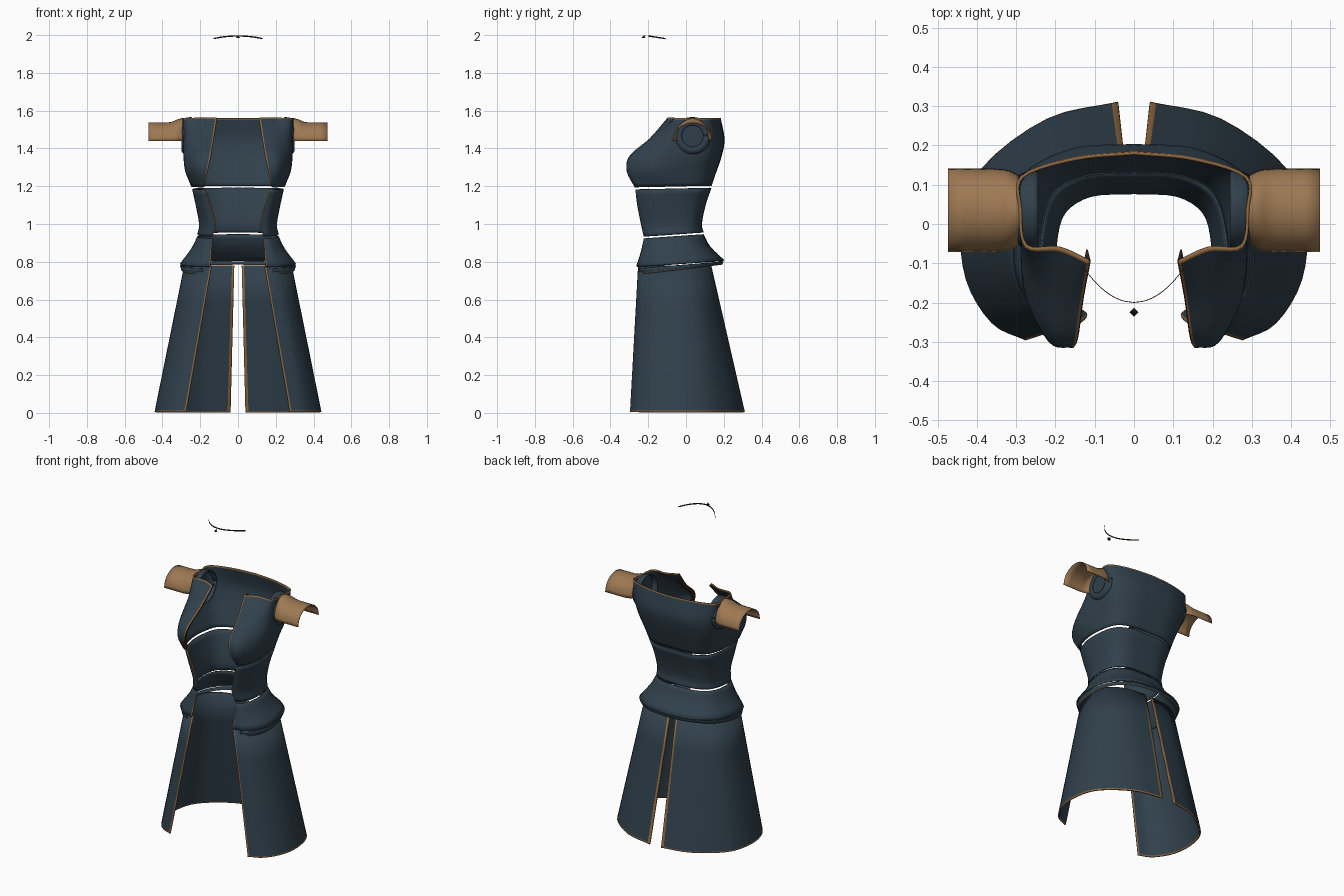
import bpy, bmesh, math
from mathutils import Vector

if "Cube" in bpy.data.objects:
    bpy.data.objects.remove(bpy.data.objects["Cube"])


def material(name, rgb):
    m = bpy.data.materials.new(name)
    m.diffuse_color = (*rgb, 1)
    m.use_nodes = True
    m.node_tree.nodes["Principled BSDF"].inputs["Base Color"].default_value = m.diffuse_color
    return m


NAVY = material("navy cloth", (0.030, 0.052, 0.072))
TRIM = material("bronze trim", (0.28, 0.14, 0.05))
TAN = material("tan leather", (0.34, 0.19, 0.085))
DARK = material("dark brown lining", (0.035, 0.018, 0.012))


def spline(pts, t):
    """Smooth curve through pts, t runs from 0 to len(pts) - 1."""
    n = len(pts) - 1
    i = min(int(t), n - 1)
    f = t - i
    b, c = pts[i], pts[i + 1]
    a = pts[i - 1] if i > 0 else b * 2 - c
    d = pts[i + 2] if i + 2 <= n else c * 2 - b
    return 0.5 * (2 * b + (c - a) * f + (2 * a - 5 * b + 4 * c - d) * f ** 2
                  + (3 * b - a - 3 * c + d) * f ** 3)


def steps(n, sub, thin_start, thin_end, w):
    ts = [i / sub for i in range(n * sub + 1)]
    if thin_start:
        ts.insert(1, w)
    if thin_end:
        ts.insert(-1, n - w)
    return ts


def loft(name, rings, mats, thick=0.008, trims="", sub=4, rows=3, row_w=0.06):
    """Cloth shell through rings on one side, mirrored; trims: f front, b back, t first ring, l last ring."""
    rings = [[Vector(p) for p in r] for r in rings]
    us = steps(len(rings[0]) - 1, sub, "f" in trims, "b" in trims, 0.09)
    vs = steps(len(rings) - 1, rows, "t" in trims, "l" in trims, row_w)
    bm = bmesh.new()
    grid = []
    for v in vs:
        ring = [spline([r[k] for r in rings], v) for k in range(len(rings[0]))]
        grid.append([bm.verts.new(spline(ring, u)) for u in us])
    nu, nv = len(us) - 1, len(vs) - 1
    for j in range(nv):
        for i in range(nu):
            f = bm.faces.new((grid[j][i], grid[j][i + 1], grid[j + 1][i + 1], grid[j + 1][i]))
            edge = (("f" in trims and i == 0) or ("b" in trims and i == nu - 1)
                    or ("t" in trims and j == 0) or ("l" in trims and j == nv - 1))
            f.material_index = 1 if edge else 0
            f.smooth = True
    bmesh.ops.recalc_face_normals(bm, faces=bm.faces)
    ob = make(name, bm, mats)
    m = ob.modifiers.new("mirror", "MIRROR")
    m.merge_threshold = 0.0005
    if thick:
        s = ob.modifiers.new("cloth", "SOLIDIFY")
        s.thickness = thick
        s.offset = 0
    return ob


def make(name, bm, mats):
    me = bpy.data.meshes.new(name)
    bm.to_mesh(me)
    bm.free()
    for m in mats:
        me.materials.append(m)
    ob = bpy.data.objects.new(name, me)
    bpy.context.collection.objects.link(ob)
    return ob


def level(z, pts, tilt=0.0):
    """Half outline from front edge to back at height z, tilted along y."""
    return [(x, y, z + tilt * y) for x, y in pts]


CLOTH = [NAVY, TRIM]

# long skirt, open at the front and slit at the back
loft("skirt", [
    level(0.78, [(.14, -.25), (.21, -.225), (.265, -.14), (.28, -.03), (.245, .06), (.15, .115), (.02, .13)]),
    level(0.004, [(.275, -.293), (.36, -.25), (.425, -.14), (.435, 0), (.385, .14), (.22, .265), (.04, .308)]),
], CLOTH, trims="fbl", rows=4, row_w=0.01)

# flared hip panel
loft("peplum", [
    level(0.938, [(.135, -.22), (.17, -.205), (.205, -.14), (.21, -.05), (.185, .03), (.11, .08), (0, .09)], .07),
    level(0.87, [(.14, -.235), (.185, -.225), (.235, -.15), (.245, -.05), (.215, .05), (.125, .11), (0, .125)], .07),
    level(0.792, [(.145, -.26), (.22, -.24), (.29, -.16), (.303, -.04), (.265, .09), (.15, .175), (0, .2)], .07),
], CLOTH, trims="f")

# lower lip under the hip panel
loft("peplum_lip", [
    level(0.785, [(.19, -.25), (.245, -.215), (.29, -.15), (.303, -.04), (.262, .09), (.15, .172), (0, .197)], .08),
    level(0.763, [(.18, -.24), (.24, -.21), (.283, -.15), (.295, -.04), (.255, .085), (.145, .165), (0, .19)], .12),
], CLOTH, thick=0.005, trims="l", rows=2, row_w=0.15)

# fitted waist
loft("waist", [
    level(1.188, [(.175, -.265), (.2, -.24), (.235, -.14), (.235, -.03), (.205, .075), (.115, .125), (0, .13)], .02),
    level(1.10, [(.145, -.255), (.18, -.235), (.215, -.15), (.217, -.05), (.187, .05), (.11, .095), (0, .1)]),
    level(1.00, [(.12, -.235), (.16, -.22), (.197, -.14), (.2, -.05), (.178, .03), (.11, .073), (0, .08)]),
    level(0.949, [(.135, -.22), (.17, -.205), (.205, -.14), (.21, -.05), (.185, .03), (.11, .08), (0, .09)], .07),
], CLOTH, trims="f")

# bodice with bust and upper back
bust = [
    level(1.56, [(.112, -.095), (.19, -.06), (.275, -.055), (.29, .04), (.285, .12), (.15, .165), (0, .18)]),
    level(1.45, [(.13, -.19), (.2, -.18), (.275, -.1), (.285, .03), (.27, .13), (.15, .19), (0, .2)]),
    level(1.36, [(.145, -.295), (.215, -.275), (.278, -.15), (.28, 0), (.25, .12), (.14, .175), (0, .185)]),
    level(1.28, [(.162, -.31), (.215, -.295), (.272, -.17), (.265, -.03), (.225, .1), (.13, .15), (0, .158)]),
    level(1.201, [(.18, -.268), (.21, -.245), (.24, -.14), (.24, -.03), (.207, .078), (.12, .125), (0, .132)], .02),
]
bodice = loft("bodice", bust, CLOTH, trims="ft", rows=4, sub=5)

# armholes cut through both sides
bm = bmesh.new()
bmesh.ops.create_cone(bm, cap_ends=True, segments=40, radius1=.117, radius2=.117, depth=1.0)
for v in bm.verts:
    v.co = Vector((v.co.z, v.co.y + .036, v.co.x + 1.468))
bmesh.ops.recalc_face_normals(bm, faces=bm.faces)
cutter = make("armhole_cutter", bm, CLOTH)
cutter.hide_render = True
cutter.hide_viewport = True
cut = bodice.modifiers.new("armholes", "BOOLEAN")
cut.operation = "DIFFERENCE"
cut.solver = "EXACT"
cut.object = cutter

# folded facing behind each front edge of the bodice
loft("lapel_facing", [[r[0], (r[0][0] + .008, r[0][1] + .03, r[0][2])] for r in bust],
     [DARK], thick=0.004, sub=1, rows=4)


def arc(x, ry, rz, z, a0, a1, n):
    """Cross-section of an arm part, around the x axis."""
    angles = [math.radians(a0 + (a1 - a0) * i / n) for i in range(n + 1)]
    return [(x, .035 + ry * math.cos(a), z + rz * math.sin(a)) for a in angles]


# short sleeves, open underneath
loft("sleeve", [arc(x, ry, rz, 1.44, 0, 180, 8) for x, ry, rz in
                [(.29, .085, .118), (.32, .1, .112), (.36, .104, .097), (.474, .104, .095)]],
     [TAN], thick=0.004, sub=2)

# shoulder rings inside the armholes
loft("shoulder_ring", [arc(x, r, r, 1.465, 0, 360, 12) for x, r in
                       [(.245, .1), (.285, .093), (.298, .075), (.294, .058)]],
     CLOTH, thick=0.004, sub=2)

# thin brow band
loft("brow_band", [[(.13 * k, -.2 + .09 * k * k, z - .014 * k * k) for k in (0, .25, .5, .75, 1)]
                   for z in (1.999, 1.992)], [DARK, TRIM], thick=0.002, rows=1)

# small pendant gem
bm = bmesh.new()
bmesh.ops.create_cone(bm, cap_ends=True, segments=4, radius1=.011, radius2=0, depth=.012)
bmesh.ops.create_cone(bm, cap_ends=True, segments=4, radius1=0, radius2=.011, depth=.012)
for v in bm.verts[8 if len(bm.verts) > 8 else 5:]:
    v.co.z -= .012
gem = make("gem", bm, [DARK])
gem.location = (0, -.225, 1.991)

for ob in bpy.data.objects:
    if ob.name not in ("gem", "armhole_cutter"):
        bpy.ops.object.select_all(action="DESELECT")
        ob.select_set(True)
        bpy.context.view_layer.objects.active = ob
        bpy.ops.object.shade_smooth_by_angle(angle=math.radians(40))
